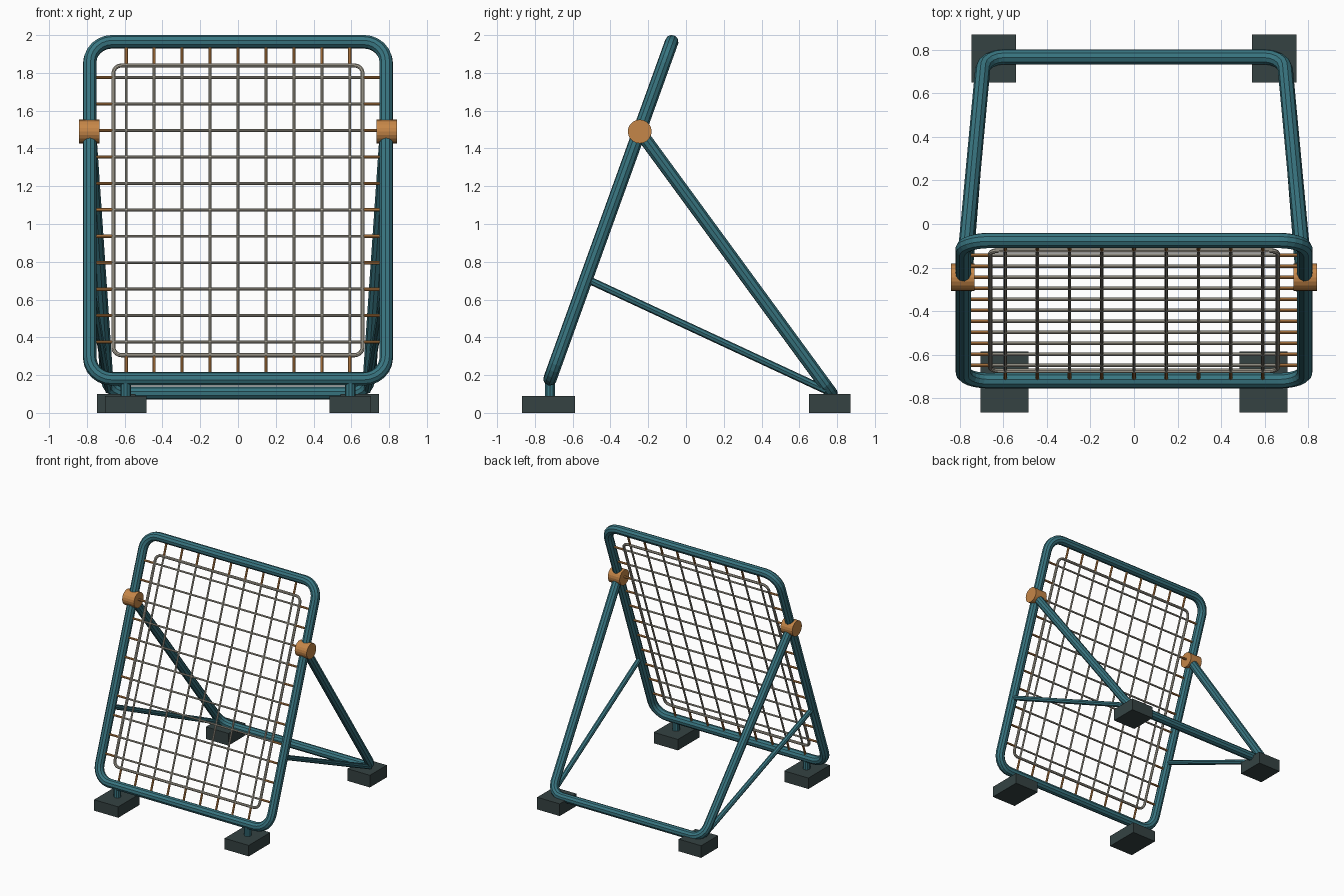
import bpy
import math
from mathutils import Vector

if "Cube" in bpy.data.objects:
    bpy.data.objects.remove(bpy.data.objects["Cube"], do_unlink=True)


def material(name, rgb, rough=0.6):
    m = bpy.data.materials.new(name)
    m.use_nodes = True
    m.diffuse_color = (*rgb, 1)
    bsdf = m.node_tree.nodes["Principled BSDF"]
    bsdf.inputs["Base Color"].default_value = (*rgb, 1)
    bsdf.inputs["Roughness"].default_value = rough
    return m


TEAL = material("teal paint", (0.04, 0.18, 0.22))
ORANGE = material("orange metal", (0.56, 0.24, 0.065))
NET = material("grey net cord", (0.43, 0.4, 0.33))
RUBBER = material("dark rubber", (0.035, 0.055, 0.055))


def on_panel(x, z):
    """Point on the leaning plane of the front frame."""
    return Vector((x, -0.72 + (z - 0.18) * 0.361, z))


def fillet(points, radius, steps, closed):
    """Round the corners of a polyline with arcs."""
    out, n = [], len(points)
    for i, p in enumerate(points):
        if not closed and i in (0, n - 1):
            out.append(p)
            continue
        a = (points[i - 1] - p).normalized()
        b = (points[(i + 1) % n] - p).normalized()
        half = a.angle(b) / 2
        centre = p + (a + b).normalized() * radius / math.sin(half)
        start = (p + a * radius / math.tan(half) - centre).normalized()
        end = (p + b * radius / math.tan(half) - centre).normalized()
        out += [centre + start.slerp(end, k / steps) * radius for k in range(steps + 1)]
    return out


def tubes(name, paths, radius, mat, resolution=3, closed=False):
    """Sweep a round section along each path and join them in one mesh."""
    curve = bpy.data.curves.new(name + " path", "CURVE")
    curve.dimensions = "3D"
    curve.bevel_depth = radius
    curve.bevel_resolution = resolution
    curve.use_fill_caps = True
    for path in paths:
        s = curve.splines.new("POLY")
        s.points.add(len(path) - 1)
        for point, co in zip(s.points, path):
            point.co = (*co, 1)
        s.use_cyclic_u = closed
        s.use_smooth = False
    temp = bpy.data.objects.new(name + " temp", curve)
    bpy.context.collection.objects.link(temp)
    graph = bpy.context.evaluated_depsgraph_get()
    mesh = bpy.data.meshes.new_from_object(temp.evaluated_get(graph))
    bpy.data.objects.remove(temp, do_unlink=True)
    bpy.data.curves.remove(curve)
    mesh.materials.clear()
    mesh.materials.append(mat)
    obj = bpy.data.objects.new(name, mesh)
    bpy.context.collection.objects.link(obj)


def panel_loop(x, low, high, radius, steps):
    corners = [on_panel(-x, low), on_panel(x, low),
               on_panel(x, high), on_panel(-x, high)]
    return fillet(corners, radius, steps, True)


def block(name, centre, size):
    bpy.ops.mesh.primitive_cube_add(size=1, location=centre)
    obj = bpy.context.object
    obj.name = name
    obj.scale = size
    obj.data.materials.append(RUBBER)


# Front frame and the net border inside it
FRAME_X, LOW, HIGH = 0.785, 0.18, 1.965
NET_X, NET_LOW, NET_HIGH = 0.66, 0.305, 1.84
tubes("front_frame", [panel_loop(FRAME_X, LOW, HIGH, 0.12, 6)], 0.036, TEAL, closed=True)
tubes("net_border", [panel_loop(NET_X, NET_LOW, NET_HIGH, 0.045, 4)], 0.011, NET, 2, True)

# Net cords, with springs continuing each cord out to the frame
cords, springs = [], []
for i in range(-4, 5):
    x = i * 0.148
    cords.append([on_panel(x, NET_LOW), on_panel(x, NET_HIGH)])
    springs.append([on_panel(x, LOW), on_panel(x, NET_LOW)])
    springs.append([on_panel(x, NET_HIGH), on_panel(x, HIGH)])
for i in range(11):
    z = 0.375 + i * 0.14
    cords.append([on_panel(-NET_X, z), on_panel(NET_X, z)])
    for side in (-1, 1):
        springs.append([on_panel(side * NET_X, z), on_panel(side * FRAME_X, z)])
tubes("net_cords", cords, 0.0075, NET, 2)
tubes("springs", springs, 0.0085, ORANGE, 2)

# Rear stand: one bent tube with two legs and a floor bar
stand = [Vector((-FRAME_X, -0.245, 1.49)), Vector((-0.69, 0.768, 0.105)),
         Vector((0.69, 0.768, 0.105)), Vector((FRAME_X, -0.245, 1.49))]
tubes("rear_stand", [fillet(stand, 0.1, 4, False)], 0.035, TEAL)

# Mirrored parts on each side
for side, word in ((1, "left"), (-1, "right")):
    bpy.ops.mesh.primitive_cylinder_add(
        vertices=20, radius=0.063, depth=0.108,
        location=(side * 0.787, -0.245, 1.49), rotation=(0, math.pi / 2, 0))
    pivot = bpy.context.object
    pivot.name = word + "_pivot"
    pivot.data.materials.append(ORANGE)

    tubes(word + "_brace", [[on_panel(side * FRAME_X, 0.71),
                             Vector((side * 0.685, 0.74, 0.12))]], 0.02, TEAL, 2)
    tubes(word + "_front_post", [[Vector((side * 0.595, -0.72, 0.08)),
                                  Vector((side * 0.595, -0.72, 0.18))]], 0.028, TEAL)
    block(word + "_front_foot", (side * 0.595, -0.727, 0.045), (0.22, 0.28, 0.09))
    block(word + "_rear_foot", (side * 0.645, 0.76, 0.05), (0.205, 0.22, 0.1))
